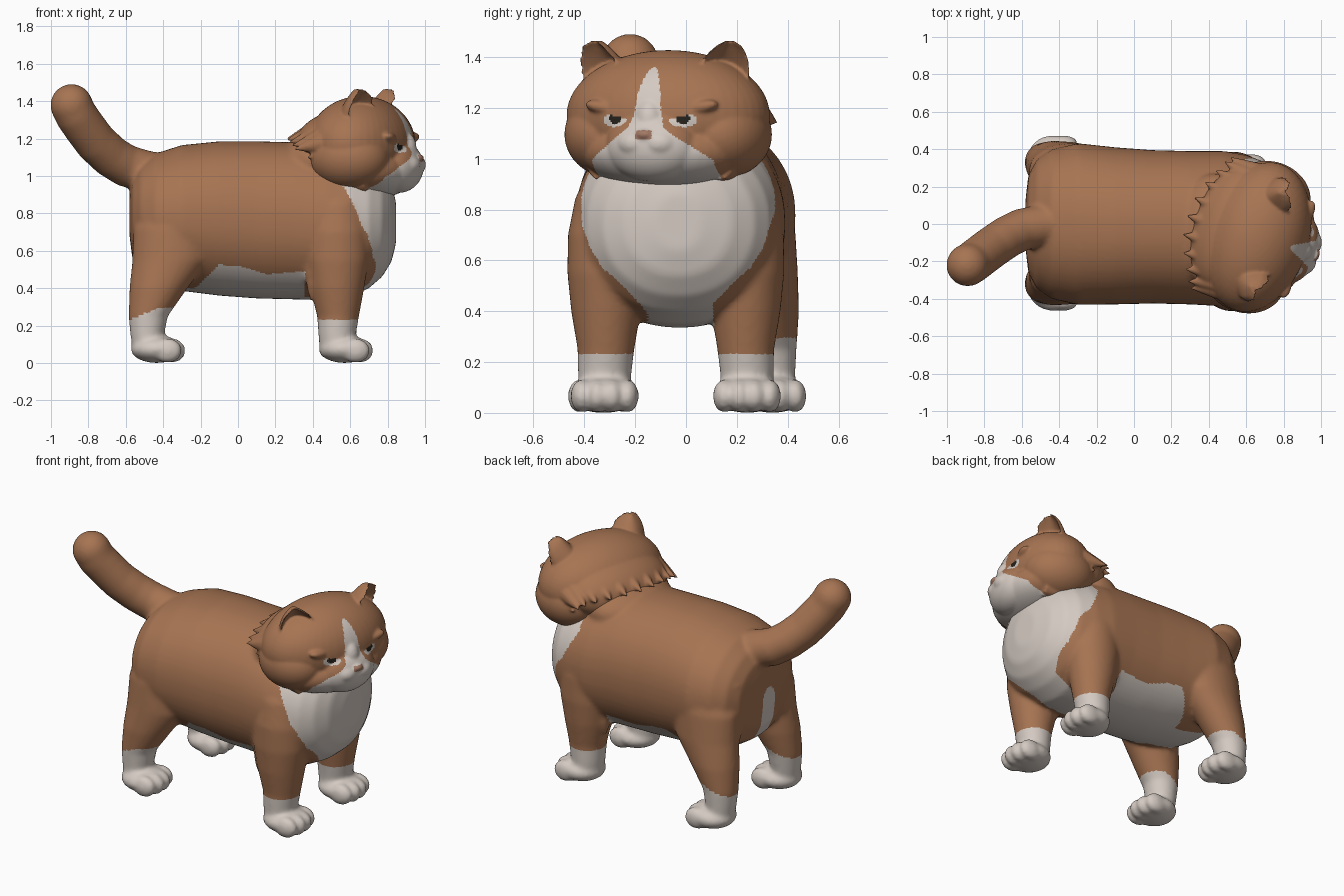
import bpy, bmesh, math
from mathutils import Matrix, Vector, Euler

if "Cube" in bpy.data.objects:
    bpy.data.objects.remove(bpy.data.objects["Cube"])


def mat(name, col):
    m = bpy.data.materials.new(name)
    m.diffuse_color = (*col, 1)
    m.use_nodes = True
    m.node_tree.nodes["Principled BSDF"].inputs["Base Color"].default_value = m.diffuse_color
    return m


MATS = [mat("tan fur", (0.385, 0.175, 0.085)), mat("cream fur", (0.66, 0.59, 0.54)),
        mat("dark eye", (0.02, 0.016, 0.012)), mat("nose brown", (0.36, 0.19, 0.13))]
TAN, CREAM, DARK, NOSE = range(4)


def ball(bm, c, r, rot=(0, 0, 0)):
    m = Matrix.LocRotScale(Vector(c), Euler(rot), Vector(r))
    bmesh.ops.create_uvsphere(bm, u_segments=48, v_segments=32, radius=1, matrix=m)


def loft(bm, rings):
    loops = [[bm.verts.new(p) for p in ring] for ring in rings]
    n = len(loops[0])
    for a, b in zip(loops, loops[1:]):
        for i in range(n):
            bm.faces.new((a[i], a[(i + 1) % n], b[(i + 1) % n], b[i]))
    bm.faces.new(loops[0][::-1])
    bm.faces.new(loops[-1])


def tuft(bm, base, direction, length, radius):
    d = Vector(direction).normalized()
    m = Matrix.Translation(Vector(base) + d * length / 2) @ d.to_track_quat('Z', 'Y').to_matrix().to_4x4()
    bmesh.ops.create_cone(bm, cap_ends=True, segments=12, radius1=radius, radius2=0.004, depth=length, matrix=m)


def lerp_table(t, table):
    if t <= table[0][0]:
        return table[0][1]
    for (a, va), (b, vb) in zip(table, table[1:]):
        if t <= b:
            return va + (vb - va) * (t - a) / (b - a)
    return table[-1][1]


def finish(bm, name, voxel, smooth, paint):
    """Fuse the overlapping parts into one skin and colour its faces by rule."""
    bmesh.ops.recalc_face_normals(bm, faces=bm.faces)
    raw = bpy.data.meshes.new(name)
    bm.to_mesh(raw)
    bm.free()
    ob = bpy.data.objects.new(name, raw)
    bpy.context.collection.objects.link(ob)
    rm = ob.modifiers.new("fuse", 'REMESH')
    rm.mode = 'VOXEL'
    rm.voxel_size = voxel
    sm = ob.modifiers.new("soften", 'SMOOTH')
    sm.factor = 0.5
    sm.iterations = smooth
    deps = bpy.context.evaluated_depsgraph_get()
    me = bpy.data.meshes.new_from_object(ob.evaluated_get(deps))
    ob.modifiers.clear()
    ob.data = me
    me.materials.clear()
    for m in MATS:
        me.materials.append(m)
    for p in me.polygons:
        p.use_smooth = True
        p.material_index = paint(p.center, p.normal)
    return ob


def circle(n=32):
    return [(math.cos(2 * math.pi * i / n), math.sin(2 * math.pi * i / n)) for i in range(n)]


def sgnpow(v, e):
    return math.copysign(abs(v) ** e, v)


# ---------- body: trunk, legs, paws and tail ----------
bm = bmesh.new()
# trunk sections: x, bottom, top, half width, sideways centre
TRUNK = [(-.58, .68, .90, .13, 0), (-.565, .56, .99, .26, 0), (-.52, .47, 1.06, .345, 0), (-.44, .42, 1.12, .40, 0),
         (-.30, .385, 1.165, .432, 0), (-.1, .36, 1.185, .42, -.01), (.1, .345, 1.185, .41, -.015),
         (.3, .34, 1.18, .41, -.02), (.48, .335, 1.15, .415, -.025), (.6, .35, 1.12, .40, -.03),
         (.7, .40, 1.08, .36, -.03), (.77, .46, 1.03, .30, -.03), (.82, .54, .96, .21, -.03), (.845, .64, .86, .09, -.03)]
loft(bm, [[(x, yc + hy * sgnpow(c, .93), (lo + hi) / 2 + (hi - lo) / 2 * sgnpow(s, .93))
           for c, s in circle(64)] for x, lo, hi, hy, yc in TRUNK])
ball(bm, (.44, -.04, 1.08), (.22, .31, .145))

# leg rings: z, x centre, sideways offset, x radius, y radius
FRONT = [(.04, .53, .28, .09, .10), (.15, .53, .28, .10, .105), (.25, .535, .275, .112, .112),
         (.4, .53, .275, .145, .137), (.55, .53, .28, .17, .147), (.7, .53, .28, .17, .145),
         (.85, .53, .265, .15, .13), (1.0, .53, .23, .08, .07)]
HIND = [(.04, -.47, .335, .09, .09), (.15, -.485, .33, .09, .095), (.25, -.48, .325, .105, .105),
        (.4, -.425, .31, .155, .13), (.55, -.36, .295, .205, .14), (.72, -.335, .28, .225, .145),
        (.87, -.32, .26, .17, .13), (1.0, -.31, .22, .08, .06)]
for rings, y0, px in ((FRONT, -.04, .57), (HIND, .005, -.435)):
    for s in (-1, 1):
        loft(bm, [[(x + rx * c, y0 + s * off + ry * n, z) for c, n in circle()] for z, x, off, rx, ry in rings])
        yc = y0 + s * rings[0][2]
        ball(bm, (px, yc, .074), (.138, .135, .074))
        for k in (-1.5, -.5, .5, 1.5):
            ball(bm, (px + .088 - abs(k) * .02, yc + k * .06, .066), (.077, .044, .066))
        # fur tufts behind the legs
        for i in range(5):
            if px > 0:
                tuft(bm, (.41 - .008 * i, yc + s * .02, .42 + i * .05), (-.3, s * .1, -1), .09, .05)
            else:
                tuft(bm, (-.515, yc * .7, .60 + i * .07), (-.35, s * .1, -1), .1, .05)

# tail
path = [Vector(p) for p in ((-.38, 0, 1.0), (-.5, -.01, 1.025), (-.6, -.03, 1.055), (-.68, -.07, 1.105),
                            (-.76, -.125, 1.18), (-.82, -.17, 1.26), (-.865, -.205, 1.325), (-.89, -.22, 1.378))]
tail_rings = []
for i, p in enumerate(path):
    t = (path[min(i + 1, len(path) - 1)] - path[max(i - 1, 0)]).normalized()
    a = t.cross(Vector((0, 1, 0))).normalized()
    b = t.cross(a)
    tail_rings.append([p + (a * c + b * s) * .113 for c, s in circle(24)])
loft(bm, tail_rings)
ball(bm, path[-1], (.113,) * 3)


def paint_body(c, n):
    x, y, z = c
    if z < (.235 if x > 0 else .235 + .06 * min(1, max(0, (x + .57) / .15))):
        return CREAM
    # bib
    half = lerp_table(z, [(.33, .07), (.42, .135), (.52, .23), (.57, .29), (.65, .34), (.8, .39), (.95, .42)])
    if abs(y + .038) < half and x > lerp_table(z, [(.5, .5), (.62, .69), (.8, .64), (.97, .55)]):
        return CREAM
    # belly and the stripe up the rump
    if -.23 < x < .36 and z < lerp_table(x, [(-.23, .40), (-.1, .525), (.0, .52), (.15, .475), (.36, .49)]):
        return CREAM
    if abs(y + .02) < .13 and z < .46 and n.z < 0:
        return CREAM
    if x < -.45 and z < .80 and abs(y + .02) < .06 * min(1, (.80 - z) / .06) ** .5:
        return CREAM
    return TAN


body = finish(bm, "body", .0125, 9, paint_body)
for v in body.data.vertices:
    v.co.z = max(v.co.z, 0)

# ---------- head, built facing +x around its own centre ----------
bm = bmesh.new()
ball(bm, (0, 0, 0), (.275, .41, .257))
ball(bm, (-.15, 0, .0), (.21, .34, .17), (0, -.4, 0))
ball(bm, (.06, 0, -.14), (.24, .335, .15))
ball(bm, (.21, 0, -.12), (.125, .19, .14))
ball(bm, (.235, 0, -.02), (.07, .06, .09))
ball(bm, (.327, 0, -.075), (.02, .035, .02))
for s in (-1, 1):
    ball(bm, (.0, s * .23, -.075), (.22, .185, .17))
    ball(bm, (.235, s * .05, -.11), (.107, .09, .07))
    ball(bm, (.19, s * .16, .022), (.052, .12, .035), (s * .2, 0, -s * .35))
    # cupped ear
    rings = []
    for i in range(12):
        v = i / 11 * .98
        w = .112 * (1 - v ** 2.2) ** .6
        us = [k / 8 - 1 for k in range(17)]
        ring = []
        for u, th in [(u, -.03) for u in us] + [(u, .012) for u in us[::-1]]:
            dx = .06 + .05 * v - .14 * (1 - u * u) * (1 - .75 * v) + th
            q = Matrix.Rotation(s * .4, 3, 'Z') @ Vector((dx, u * w, 0))
            ring.append((q.x, q.y + s * (.20 + .045 * v), .10 + .198 * v))
        rings.append(ring)
    loft(bm, rings)
    # cheek fringe
    for i in range(6):
        tuft(bm, (-.06 + .03 * i, s * (.32 - .015 * i), -.02 - .036 * i), (-1, s * .22, -.4), .15, .06)
# fringe over the neck
for i in range(11):
    a = math.radians(-80 + 16 * i)
    tuft(bm, (-.25 + .13 * math.sin(a) ** 2, .33 * math.sin(a), -.01 + .075 * math.cos(a)),
         (-1, .3 * math.sin(a), -.22), .15, .06)


def paint_head(c, n):
    x, y, z = c.x, abs(c.y), c.z
    if x < .06:
        return TAN
    if x > .29 and y < .033 and -.094 < z < -.058:
        return NOSE
    # scowling eyes
    ey, ez = y - .14, z + .018
    if (ey / .053) ** 2 + (ez / .027) ** 2 < 1 and ez < .016 + ey * .2 and x > .15:
        return DARK if (ey / .027) ** 2 + ((ez - .006) / .022) ** 2 < 1 else CREAM
    # blaze and muzzle
    if z > -.05:
        return CREAM if z < .19 and y < .052 * min(1, (.19 - z) / .13) ** .5 + max(0, .02 - z) * .3 else TAN
    return CREAM if y < min(.25, .075 + (-.05 - z) * 1.4) else TAN


head = finish(bm, "head", .0075, 9, paint_head)
head.location = (.66, -.07, 1.17)
head.rotation_euler = (0, 0, math.radians(-17))
